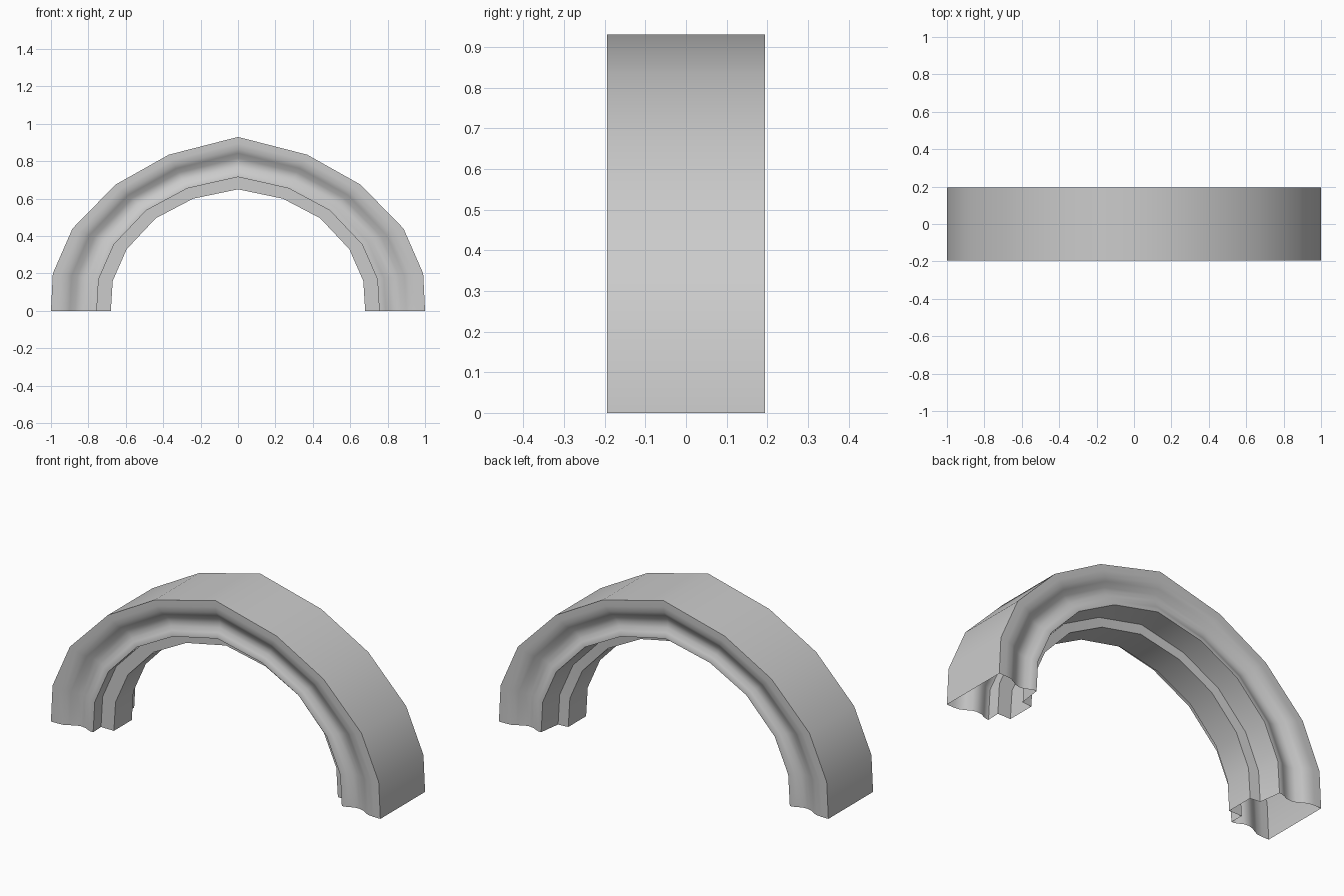
import bpy, bmesh, math

if "Cube" in bpy.data.objects:
    bpy.data.objects.remove(bpy.data.objects["Cube"])

# Half paths of the arch (x, z), from foot to crown: outer rim and inner rim
OUTER = [(1.0, 0), (0.99, 0.2), (0.885, 0.44), (0.655, 0.675), (0.37, 0.835), (0, 0.93)]
INNER = [(0.68, 0), (0.67, 0.16), (0.595, 0.33), (0.44, 0.495), (0.24, 0.6), (0, 0.65)]

# Moulded side shared by front and back: (distance inward from rim, half depth)
SIDE = [(0, 0.194), (0.04, 0.194), (0.075, 0.191), (0.10, 0.178), (0.13, 0.161),
        (0.155, 0.155), (0.185, 0.158), (0.21, 0.171), (0.23, 0.178), (0.245, 0.178)]
# Raised rib on the underside, slightly nearer the front: (distance inward, y)
RIB = [(0.242, -0.105), (0.32, -0.105), (0.32, 0.05), (0.262, 0.055), (0.255, 0.10)]


def mirrored(path):
    return path + [(-x, z) for x, z in reversed(path[:-1])]


def sweep(name, outer, inner, profile):
    bm = bmesh.new()
    rings = []
    for (ox, oz), (ix, iz) in zip(outer, inner):
        ring = []
        for d, y in profile:
            t = d / 0.32
            ring.append(bm.verts.new((ox + (ix - ox) * t, y, oz + (iz - oz) * t)))
        rings.append(ring)
    n = len(profile)
    for a, b in zip(rings, rings[1:]):
        for i in range(n):
            j = (i + 1) % n
            bm.faces.new((a[i], a[j], b[j], b[i]))
    bmesh.ops.recalc_face_normals(bm, faces=bm.faces)
    mesh = bpy.data.meshes.new(name)
    bm.to_mesh(mesh)
    bm.free()
    obj = bpy.data.objects.new(name, mesh)
    bpy.context.collection.objects.link(obj)
    return obj


# Moulded arch, open at both feet
profile = [(d, -y) for d, y in SIDE] + RIB + list(reversed(SIDE))
arch = sweep("moulded_arch", mirrored(OUTER), mirrored(INNER), profile)

bpy.context.view_layer.objects.active = arch
arch.select_set(True)
bpy.ops.object.shade_smooth_by_angle(angle=math.radians(42))
